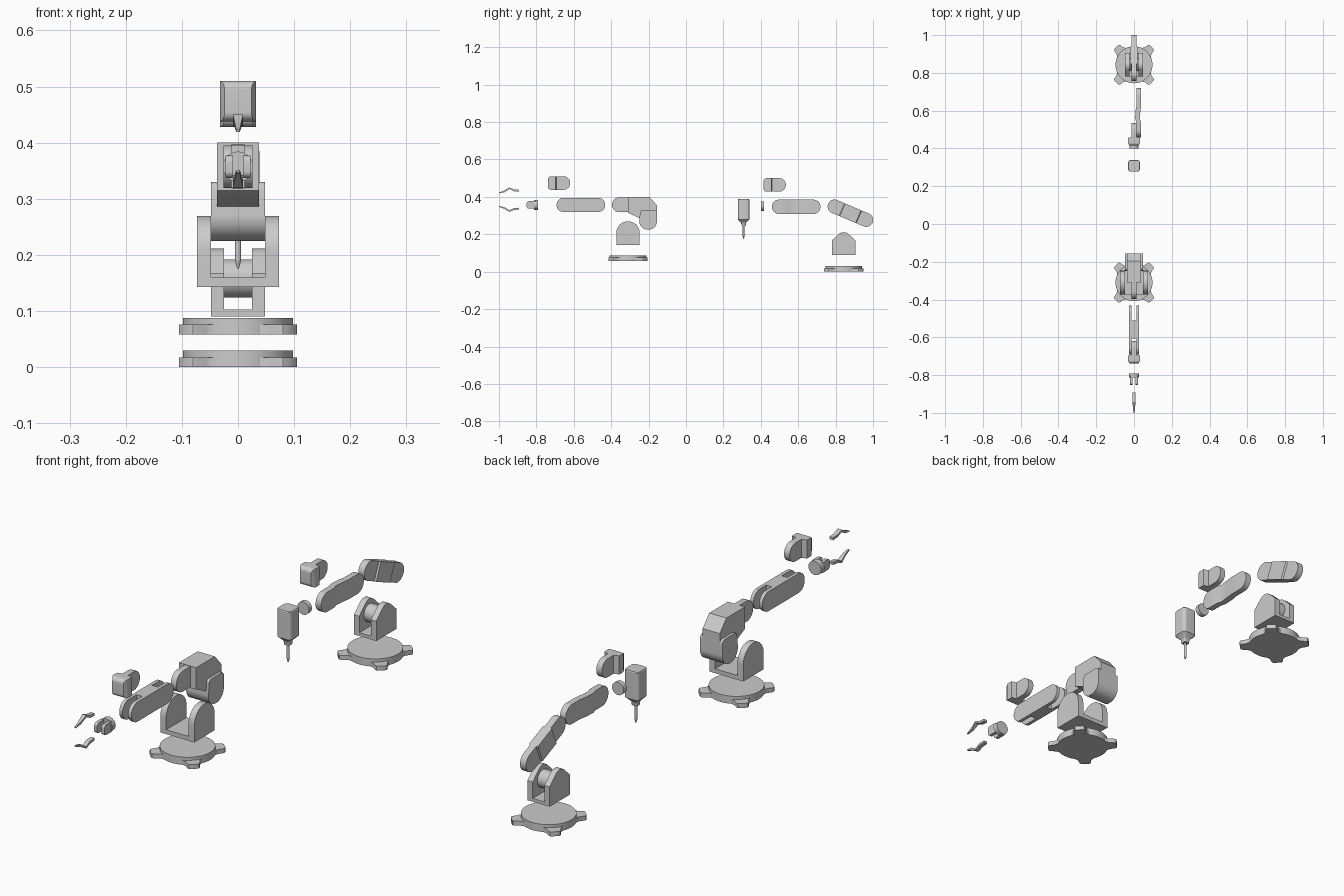
import bpy, bmesh
from math import sin, cos, pi, radians
from mathutils import Matrix, Vector

if "Cube" in bpy.data.objects:
    bpy.data.objects.remove(bpy.data.objects["Cube"])


def arc(y, z, r, a0, a1, n=14):
    return [(y + r * cos(radians(a0 + (a1 - a0) * i / n)),
             z + r * sin(radians(a0 + (a1 - a0) * i / n))) for i in range(n + 1)]


def rect(y0, y1, z0, z1):
    return [(y0, z0), (y1, z0), (y1, z1), (y0, z1)]


def rounded(y0, y1, z0, z1, rf, rb):
    """Side outline with front (y0) and back (y1) corner radii."""
    return (arc(y0 + rf, z0 + rf, rf, 180, 270) + arc(y1 - rb, z0 + rb, rb, 270, 360) +
            arc(y1 - rb, z1 - rb, rb, 0, 90) + arc(y0 + rf, z1 - rf, rf, 90, 180))


def prism(prof, *stations):
    """Extrude a (y, z) outline along x; stations (y, x0, x1) vary the thickness along y."""
    bm = bmesh.new()
    a, b = ([bm.verts.new((x, y, z)) for y, z in prof] for x in (0, 1))
    bm.faces.new(a)
    bm.faces.new(b[::-1])
    n = len(prof)
    for i in range(n):
        bm.faces.new((a[i], b[i], b[(i + 1) % n], a[(i + 1) % n]))
    bmesh.ops.remove_doubles(bm, verts=bm.verts[:], dist=1e-6)
    if len(stations) > 1:
        for s in stations:
            bmesh.ops.bisect_plane(bm, geom=bm.verts[:] + bm.edges[:] + bm.faces[:],
                                   dist=1e-5, plane_co=(0, s[0], 0), plane_no=(0, 1, 0))
    for v in bm.verts:
        lo = hi = stations[0] if v.co.y <= stations[0][0] else stations[-1]
        for p, q in zip(stations, stations[1:]):
            if p[0] <= v.co.y <= q[0]:
                lo, hi = p, q
        t = (v.co.y - lo[0]) / (hi[0] - lo[0]) if hi[0] != lo[0] else 0
        x0, x1 = lo[1] + (hi[1] - lo[1]) * t, lo[2] + (hi[2] - lo[2]) * t
        v.co.x = x0 + (x1 - x0) * v.co.x
    return bm


def slab(prof, x0, x1):
    return prism(prof, (0, x0, x1))


def cyl(axis, loc, r, depth, r2=None, seg=40):
    bm = bmesh.new()
    m = Matrix.Translation(loc)
    if axis != 'Z':
        m = m @ Matrix.Rotation(pi / 2, 4, 'Y' if axis == 'X' else 'X')
    bmesh.ops.create_cone(bm, cap_ends=True, segments=seg, radius1=r,
                          radius2=r if r2 is None else r2, depth=depth, matrix=m)
    return bm


def part(name, *pieces):
    me = bpy.data.meshes.new(name)
    out = bmesh.new()
    for p in pieces:
        bmesh.ops.recalc_face_normals(p, faces=p.faces[:])
        p.to_mesh(me)
        p.free()
        out.from_mesh(me)
    out.to_mesh(me)
    out.free()
    ob = bpy.data.objects.new(name, me)
    bpy.context.collection.objects.link(ob)
    bpy.ops.object.select_all(action='DESELECT')
    ob.select_set(True)
    bpy.context.view_layer.objects.active = ob
    bpy.ops.object.shade_smooth_by_angle(angle=radians(30))
    return ob


YA, YB = -0.31, 0.843

# Turntable bases with four diagonal feet
half = [(.0895, .0374), (.096, .031), (.106, .025), (.125, .022), (.131, .018), (.133, .013)]
foot = [(.05, .037)] + half
foot = foot + [(u, -v) for u, v in foot[::-1]]
for name, y, z in (("gripper_arm_base", YA, .058), ("drill_arm_base", YB, 0)):
    bits = [cyl('Z', (0, y, z + .0147), .098, .0295, seg=64)]
    for k in range(4):
        f = slab(foot, 0, .0175)
        turn = Matrix.Translation((0, y, z)) @ Matrix.Rotation(pi / 4 + k * pi / 2, 4, 'Z')
        f.transform(turn @ Matrix(((0, 1, 0, 0), (0, 0, 1, 0), (1, 0, 0, 0), (0, 0, 0, 1))))
        bits.append(f)
    part(name, *bits)

# Gripper arm: shoulder yoke
cheek = [(YA - .0625, .143), (YA + .0625, .143)] + arc(YA, .207, .0625, 0, 180, 28)
part("gripper_arm_yoke", slab(cheek, -.073, -.048), slab(cheek, .048, .073),
     slab(rect(YA - .0625, YA + .0625, .143, .16), -.048, .048))

# Gripper arm: shoulder elbow with pivot block and front tongue
body = [(-.31, .4), (-.195, .4), (-.155, .355), (-.155, .28), (-.246, .285), (-.31, .315)]
part("gripper_arm_shoulder", slab(body, -.037, .037),
     slab(arc(-.205, .27, .045, 180, 270) + arc(-.2, .27, .045, 270, 360) +
          arc(-.17, .315, .015, 0, 90, 5) + arc(-.231, .315, .015, 90, 180, 5), -.048, .048),
     slab(arc(-.356, .358, .04, 90, 270, 24) + [(-.3, .318), (-.3, .398)], -.012, .012))

# Gripper arm: forearm forked at both ends
side = rounded(-.692, -.432, .319, .395, .038, .038)
part("gripper_arm_forearm", slab(side, -.026, -.012), slab(side, .012, .026),
     slab(rect(-.605, -.51, .319, .395), -.012, .012))

# Wrist blocks with rounded tongue, one per arm
for name, y, z in (("gripper_arm_wrist", -.738, .438), ("drill_arm_wrist", .415, .428)):
    part(name, prism(rounded(y, y + .119, z, z + .072, .016, .036),
                     (y, -.024, .024), (y + .014, -.032, .032),
                     (y + .041, -.032, .032), (y + .046, -.012, .012)))

# Gripper mount: disc with two lugs
lug = rounded(-.852, -.805, .337, .377, .012, .002)
part("gripper_mount", cyl('Y', (0, -.801, .357), .027, .021),
     slab(lug, -.022, -.009), slab(lug, .009, .022))

# Gripper fingers mirrored about the grip line
line = [(-.893, .428), (-.92, .43), (-.944, .442), (-.97, .425), (-1, .419)]
prof = line + [(y, z + t) for (y, z), t in zip(line[::-1], (.004, .01, .008, .01, .01))]
for name, flip in (("upper_finger", False), ("lower_finger", True)):
    pts = [(y, .77 - z if flip else z) for y, z in prof]
    part(name, prism(pts, (-1, -.003, .003), (-.965, -.006, .006),
                     (-.945, -.009, .009), (-.893, -.008, .008)))

# Drill arm: yoke with fixed hub
cheek = ([(YB - .0625, .09), (YB + .0625, .09), (YB + .0625, .167)] +
         arc(YB, .172, .039, 50, 130, 12) + [(YB - .0625, .167)])
part("drill_arm_yoke", slab(cheek, -.048, -.025), slab(cheek, .025, .048),
     slab(rect(YB - .0625, YB + .0625, .09, .103), -.025, .025),
     cyl('X', (0, YB, .158), .034, .052))

# Drill arm: tilted upper link, thicker in the middle
link = prism(rounded(-.129, .129, -.037, .037, .0369, .0369),
             (-.129, -.013, .013), (-.05, -.013, .013), (-.046, -.019, .019),
             (.046, -.019, .019), (.05, -.013, .013), (.129, -.013, .013))
link.transform(Matrix.Translation((0, .879, .3125)) @ Matrix.Rotation(radians(-23), 4, 'X'))
part("drill_arm_upper_link", link)

# Drill arm: offset forearm plate with a sideways jog
part("drill_arm_forearm", prism(rounded(.459, .719, .309, .385, .038, .038),
                                (.459, .012, .036), (.54, .012, .036), (.56, .006, .03),
                                (.6, .008, .034), (.63, .014, .038), (.719, .014, .038)))

# Drill mounting disc
part("drill_mount", cyl('Y', (0, .409, .35), .025, .018))

# Drill: rounded square housing, tapered nose, chuck and bit
housing = bmesh.new()
ring = rounded(-.031, .031, -.031, .031, .014, .014)
levels = [(.388, .94), (.385, 1), (.279, 1), (.264, .5), (.26, .42), (.246, .38)]
rows = [[housing.verts.new((u * s, .308 + v * s, z)) for u, v in ring] for z, s in levels]
for a, b in zip(rows, rows[1:]):
    for i in range(len(ring)):
        j = (i + 1) % len(ring)
        housing.faces.new((a[i], a[j], b[j], b[i]))
housing.faces.new(rows[0])
housing.faces.new(rows[-1][::-1])
part("drill", housing, cyl('Z', (0, .308, .22), .0055, .06, .0055, 20),
     cyl('Z', (0, .308, .183), .0015, .014, .0055, 20))
